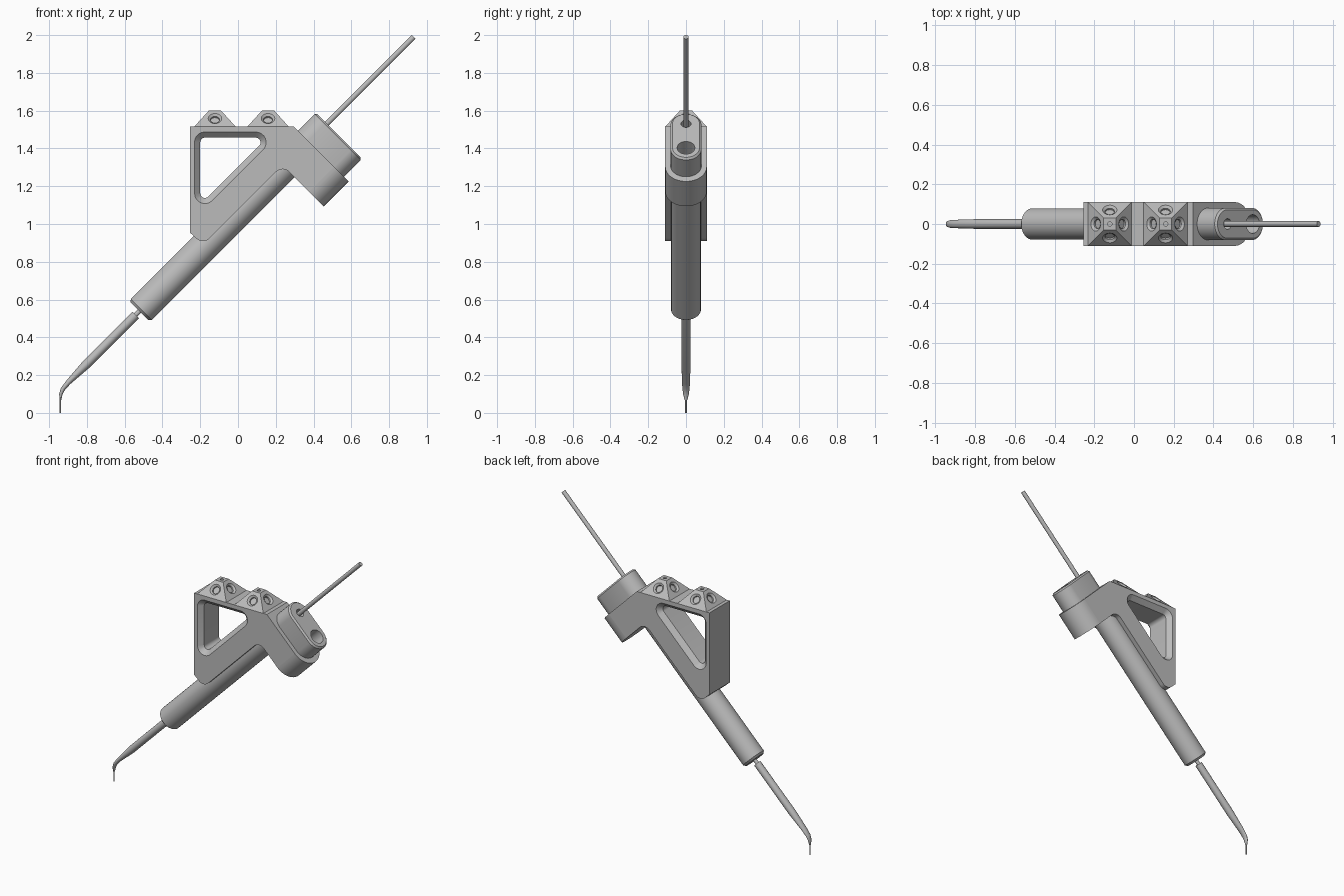
import bpy, bmesh, math
from mathutils import Matrix, Vector

if "Cube" in bpy.data.objects:
    bpy.data.objects.remove(bpy.data.objects["Cube"])

S = math.sqrt(0.5)
AXIS_Z = 1.06          # height where the tool axis crosses x = 0
TILT = Matrix.Translation((0, 0, AXIS_Z)) @ Matrix.Rotation(math.pi / 4, 4, 'Y')
HALF = 0.11            # half thickness of the bracket

grey = bpy.data.materials.new("plain_grey")
grey.use_nodes = True
grey.diffuse_color = (0.5, 0.5, 0.5, 1)
grey.node_tree.nodes["Principled BSDF"].inputs["Base Color"].default_value = (0.5, 0.5, 0.5, 1)


def loft(name, rings, matrix=Matrix()):
    """Closed skin through rings that have equal point counts."""
    bm = bmesh.new()
    loops = [[bm.verts.new(matrix @ Vector(p)) for p in ring] for ring in rings]
    n = len(loops[0])
    for a, b in zip(loops, loops[1:]):
        for i in range(n):
            j = (i + 1) % n
            bm.faces.new((a[i], a[j], b[j], b[i]))
    bm.faces.new(loops[0][::-1])
    bm.faces.new(loops[-1])
    bmesh.ops.recalc_face_normals(bm, faces=bm.faces[:])
    mesh = bpy.data.meshes.new(name)
    bm.to_mesh(mesh)
    bm.free()
    mesh.materials.append(grey)
    obj = bpy.data.objects.new(name, mesh)
    bpy.context.collection.objects.link(obj)
    return obj


def stadium(v0, v1, r, h, n=16):
    """Slot outline across the tool axis; a circle when v0 equals v1."""
    pts = []
    for k in range(2 * n):
        a = -math.pi / 2 + math.pi * (k + 0.5) / n
        c = v1 if k < n else v0
        pts.append((c + r * math.cos(a), r * math.sin(a), h))
    return pts


def turned(name, steps, matrix=TILT, v0=0, v1=0):
    return loft(name, [stadium(v0, v1, r, h) for r, h in steps], matrix)


def cut(obj, cutters):
    """Subtract the cutters, then discard them."""
    bpy.context.view_layer.objects.active = obj
    for c in cutters:
        c.hide_render = True
        mod = obj.modifiers.new("cut", 'BOOLEAN')
        mod.operation, mod.solver, mod.object = 'DIFFERENCE', 'EXACT', c
        bpy.ops.object.modifier_apply(modifier=mod.name)
        bpy.data.objects.remove(c)


def uv(u, v):
    """Front-plane (x, z) of a point u along and v below the tool axis."""
    return ((u + v) * S, AXIS_Z + (u - v) * S)


def rounded(corners, n=8):
    """Round the corners (x, z, radius) of a front-plane polygon."""
    out = []
    for i, (x, z, r) in enumerate(corners):
        p = Vector((x, z))
        if r == 0:
            out.append(p)
            continue
        a = (Vector(corners[i - 1][:2]) - p).normalized()
        b = (Vector(corners[(i + 1) % len(corners)][:2]) - p).normalized()
        half = a.angle(b) / 2
        centre = p + (a + b).normalized() * r / math.sin(half)
        start = p + a * r / math.tan(half) - centre
        end = p + b * r / math.tan(half) - centre
        for k in range(n + 1):
            t = k / n
            sweep = math.pi - 2 * half
            w0 = math.sin((1 - t) * sweep) / math.sin(sweep)
            w1 = math.sin(t * sweep) / math.sin(sweep)
            out.append(centre + start * w0 + end * w1)
    return out


def slab(points, y):
    return [(p[0], y, p[1]) for p in points]


# Bracket plate with a chamfered triangular window
outline = rounded([
    (-0.255, 1.515, 0), (0.296, 1.515, 0), (*uv(0.531, 0.187), 0),
    (*uv(0.345, 0.187), 0), (*uv(0.345, -0.01), 0.05), (*uv(-0.25, -0.01), 0.05),
    (-0.255, 0.955, 0)])
bracket = loft("bracket", [slab(outline, -HALF), slab(outline, HALF)])


def window(inset):
    left, top, diag = -0.23 + inset, 1.487 - inset, 1.26 + inset / S
    r = 0.055 - inset
    return rounded([(left, top, r), (top - diag, top, r), (left, left + diag, r)])


cut(bracket, [loft("window_cutter", [
    slab(window(0), -0.13), slab(window(0), -HALF), slab(window(0.03), -0.08),
    slab(window(0.03), 0.08), slab(window(0), HALF), slab(window(0), 0.13)])])

# Rounded end of the bracket head
arc = [math.pi * (k / 24 - 0.5) for k in range(25)]
loft("bracket_head_end",
     [[(0.187 + HALF * math.cos(a), HALF * math.sin(a), h) for a in arc] for h in (0.345, 0.531)],
     TILT)

# Slot-shaped cap with a cable hole and a larger socket
cap = turned("head_cap", [(0.082, 0.52), (0.082, 0.656), (0.072, 0.666)], v0=0, v1=0.18)
cut(cap, [turned("cable_hole_cutter", [(0.027, 0.58), (0.027, 0.7)]),
          turned("socket_cutter", [(0.047, 0.56), (0.047, 0.7)], v0=0.18, v1=0.18)])

# Parts turned along the tool axis
turned("cable", [(0.014, 0.57), (0.014, 1.315)])
turned("barrel", [(0.066, -0.738), (0.079, -0.724), (0.079, 0.4)])
turned("neck", [(0.012, -0.79), (0.012, -0.72)])


def ring(x, z, degrees, across, side):
    """Oval ring in the front plane, tilted by degrees."""
    t = math.radians(degrees)
    angles = [2 * math.pi * k / 24 for k in range(24)]
    return [(x + across * math.cos(a) * math.cos(t), side * math.sin(a),
             z - across * math.cos(a) * math.sin(t)) for a in angles]


# Probe that flattens and bends down to a fine needle
loft("probe", [
    ring(*uv(-0.765, 0), 45, 0.024, 0.024),
    ring(*uv(-1.14, 0), 45, 0.024, 0.024),
    ring(*uv(-1.27, 0), 45, 0.014, 0.021),
    ring(-0.926, 0.128, 25, 0.012, 0.019),
    ring(-0.938, 0.1, 8, 0.009, 0.015),
    ring(-0.94, 0.068, 0, 0.005, 0.007)])
loft("needle", [ring(-0.94, z, 0, 0.004, 0.004) for z in (0.075, 0)])

# Two marker pyramids with a round recess on every face
BASE, TOP, LOW, HIGH = 0.11, 0.031, 1.515, 1.602
SIGNS = ((-1, -1), (1, -1), (1, 1), (-1, 1))
slope = math.atan2(HIGH - LOW, BASE - TOP)


def marker(name, x):
    place = Matrix.Translation((x, 0, 0))
    body = loft(name, [[(sx * w, sy * w, h) for sx, sy in SIGNS]
                       for w, h in ((BASE, LOW), (TOP, HIGH))], place)
    steps = [(0.036, 0.02), (0.036, 0), (0.024, -0.01), (0.024, -0.02)]
    cutters = [turned("recess_cutter", steps,
                      place @ Matrix.Rotation(k * math.pi / 2, 4, 'Z')
                      @ Matrix.Translation(((BASE + TOP) / 2, 0, (LOW + HIGH) / 2))
                      @ Matrix.Rotation(slope, 4, 'Y')) for k in range(4)]
    cutters.append(turned("top_recess_cutter", [(0.011, HIGH - 0.015), (0.011, HIGH + 0.02)], place))
    cut(body, cutters)


marker("left_marker", 0.159)
marker("right_marker", -0.122)

# Smooth the round surfaces and keep hard edges crisp
for obj in bpy.context.collection.objects:
    if obj.type == 'MESH' and grey.name in obj.data.materials:
        bpy.ops.object.select_all(action='DESELECT')
        obj.select_set(True)
        bpy.context.view_layer.objects.active = obj
        bpy.ops.object.shade_smooth_by_angle(angle=math.radians(30))
